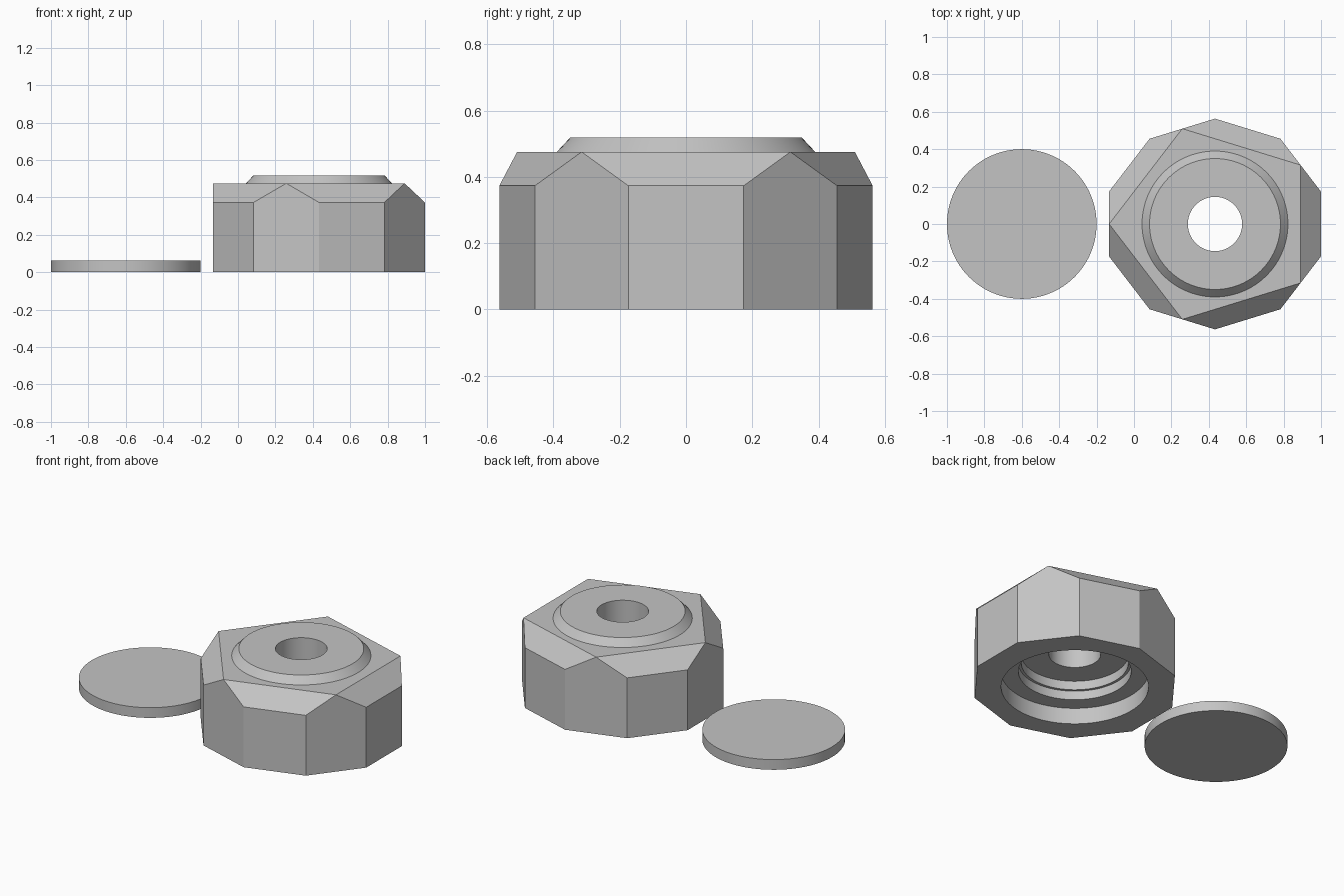
import bpy
import bmesh
from math import sin, cos, pi, radians
from mathutils import Vector

cube = bpy.data.objects.get("Cube")
if cube:
    bpy.data.objects.remove(cube, do_unlink=True)

NUT_X = 0.433
SEGMENTS = 96

grey = bpy.data.materials.new("plain grey")
grey.use_nodes = True
colour = (0.55, 0.55, 0.55, 1)
grey.diffuse_color = colour
grey.node_tree.nodes["Principled BSDF"].inputs["Base Color"].default_value = colour


def make_object(name, bm, x):
    bmesh.ops.recalc_face_normals(bm, faces=bm.faces)
    mesh = bpy.data.meshes.new(name)
    bm.to_mesh(mesh)
    bm.free()
    mesh.materials.append(grey)
    obj = bpy.data.objects.new(name, mesh)
    obj.location.x = x
    bpy.context.collection.objects.link(obj)
    return obj


def lathe(name, profile, x):
    """Solid of revolution from (radius, height) pairs, capped at both ends."""
    bm = bmesh.new()
    rings = [[bm.verts.new((r * cos(2 * pi * i / SEGMENTS), r * sin(2 * pi * i / SEGMENTS), z))
              for i in range(SEGMENTS)] for r, z in profile]
    for low, high in zip(rings, rings[1:]):
        for i in range(SEGMENTS):
            j = (i + 1) % SEGMENTS
            bm.faces.new((low[i], low[j], high[j], high[i]))
    bm.faces.new(rings[0])
    bm.faces.new(rings[-1])
    return make_object(name, bm, x)


def combine(target, tool, operation):
    mod = target.modifiers.new(operation.lower(), 'BOOLEAN')
    mod.operation = operation
    mod.solver = 'EXACT'
    mod.object = tool
    bpy.context.view_layer.objects.active = target
    bpy.ops.object.modifier_apply(modifier=mod.name)
    bpy.data.objects.remove(tool, do_unlink=True)


def smooth(obj):
    bpy.ops.object.select_all(action='DESELECT')
    obj.select_set(True)
    bpy.context.view_layer.objects.active = obj
    bpy.ops.object.shade_smooth_by_angle(angle=radians(20))


# Ten-sided body: every second side slopes in to a five-sided top
def ten_sided_body(radius, y_scale, shoulder, top):
    bm = bmesh.new()
    plan = [Vector((radius * cos(radians(36 * i - 18)),
                    radius * y_scale * sin(radians(36 * i - 18)), 0)) for i in range(10)]
    low = [bm.verts.new(p) for p in plan]
    mid = [bm.verts.new(p + Vector((0, 0, shoulder))) for p in plan]
    # peaks sit above the middle of the odd sides
    peaks = [bm.verts.new((plan[i] + plan[(i + 1) % 10]) / 2 + Vector((0, 0, top)))
             for i in range(1, 10, 2)]
    for i in range(10):
        j = (i + 1) % 10
        if i % 2:
            bm.faces.new((low[i], low[j], mid[j], peaks[i // 2], mid[i]))
        else:
            bm.faces.new((low[i], low[j], mid[j], mid[i]))
            bm.faces.new((mid[i], mid[j], peaks[i // 2], peaks[i // 2 - 1]))
    bm.faces.new(peaks)
    bm.faces.new(low)
    return make_object("faceted_cap", bm, NUT_X)


cap = ten_sided_body(0.595, 0.947, 0.373, 0.475)

# Raised collar with a bevelled rim
collar = lathe("collar", [(0.39, 0.4), (0.39, 0.475), (0.35, 0.518)], NUT_X)
combine(cap, collar, 'UNION')

# Stepped recess underneath and the through hole
bore = lathe("bore_cutter", [(0.413, -0.1), (0.413, 0.10), (0.316, 0.10), (0.316, 0.155),
                             (0.30, 0.155), (0.30, 0.21), (0.145, 0.21), (0.145, 0.7)], NUT_X)
bore.hide_render = True
combine(cap, bore, 'DIFFERENCE')
smooth(cap)

# Separate flat disc
disc = lathe("flat_disc", [(0.4, 0), (0.4, 0.063)], -0.6)
smooth(disc)
